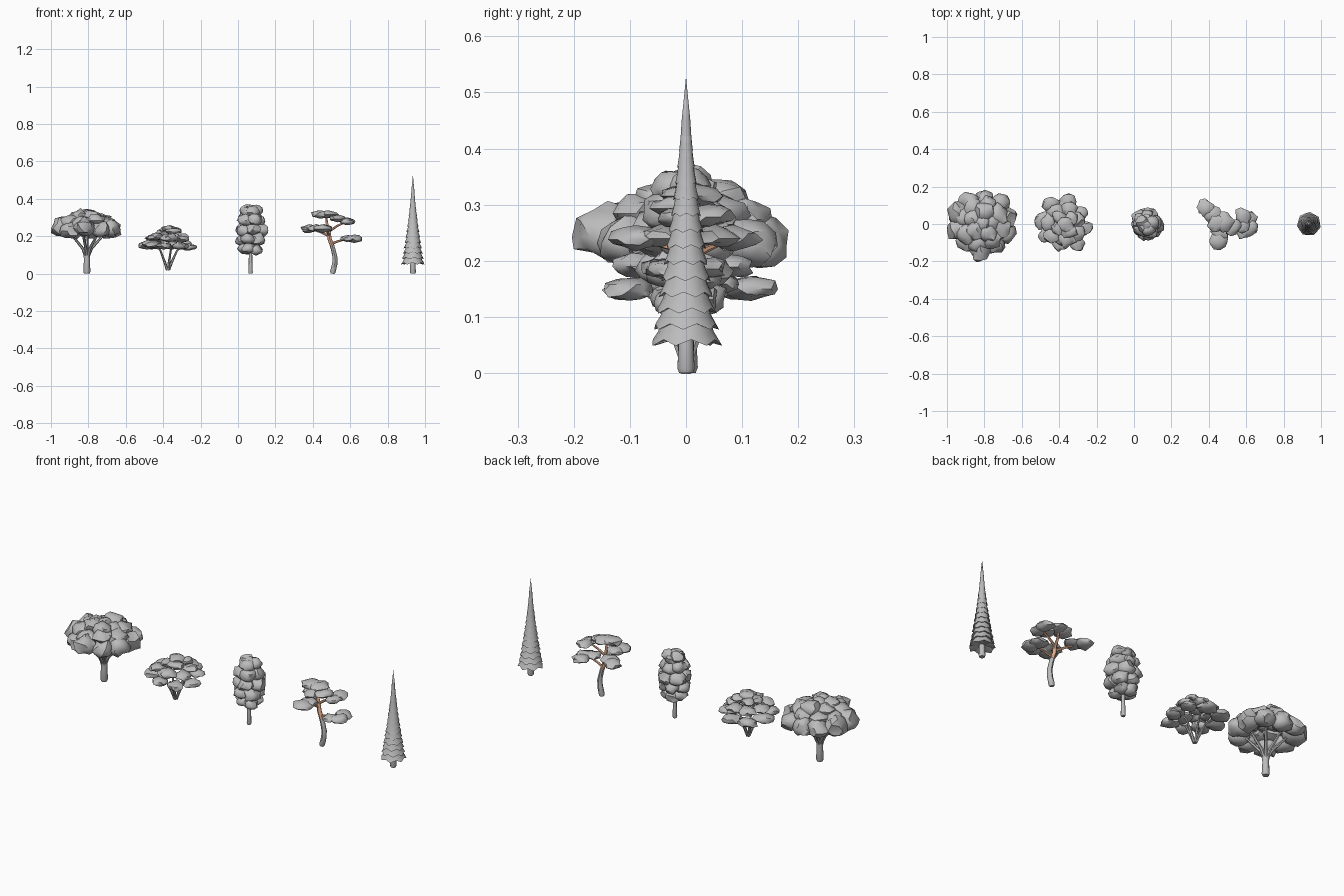
import bpy, bmesh, math, random
from mathutils import Vector, Matrix, noise

if "Cube" in bpy.data.objects:
    bpy.data.objects.remove(bpy.data.objects["Cube"], do_unlink=True)
random.seed(4)


def material(name, rgb):
    m = bpy.data.materials.new(name)
    m.use_nodes = True
    m.diffuse_color = (*rgb, 1)
    m.node_tree.nodes["Principled BSDF"].inputs["Base Color"].default_value = (*rgb, 1)
    return m


GREY = material("plain grey", (0.5, 0.5, 0.5))
BARK = material("peach bark", (0.78, 0.43, 0.28))


def finish(bm, name, mat, loc, angle=45):
    bmesh.ops.recalc_face_normals(bm, faces=bm.faces)
    me = bpy.data.meshes.new(name)
    bm.to_mesh(me)
    bm.free()
    ob = bpy.data.objects.new(name, me)
    bpy.context.collection.objects.link(ob)
    ob.location = loc
    me.materials.append(mat)
    bpy.ops.object.select_all(action='DESELECT')
    bpy.context.view_layer.objects.active = ob
    ob.select_set(True)
    bpy.ops.object.shade_smooth_by_angle(angle=math.radians(angle))


def polar(r, a, z):
    return (r * math.cos(a), r * math.sin(a), z)


def clump(bm, centre, size, rough=0.4):
    """One lumpy leaf clump with a flatter underside."""
    turn = Matrix.Rotation(random.uniform(0, math.tau), 3, 'Z')
    shift = Vector([random.uniform(-50, 50) for _ in range(3)])
    for v in bmesh.ops.create_icosphere(bm, subdivisions=2, radius=1)["verts"]:
        p = v.co * (1 + rough * noise.noise(v.co * 1.6 + shift))
        if p.z < 0:
            p.z *= 0.75
        v.co = Vector(centre) + turn @ Vector((p.x * size[0], p.y * size[1], p.z * size[2]))


def clump_ring(bm, count, radius, z, size, rough=0.4, jitter=0.01):
    start = random.uniform(0, math.tau)
    for i in range(count):
        r = radius + random.uniform(-jitter, jitter)
        k = random.uniform(0.88, 1.12)
        clump(bm, polar(r, start + math.tau * i / count, z + random.uniform(-jitter, jitter)),
              [s * k for s in size], rough)


def tube(bm, path, radii, sides=8):
    """Tapered limb along a path of points."""
    pts = [Vector(p) for p in path]
    rings = []
    for i, p in enumerate(pts):
        d = pts[min(i + 1, len(pts) - 1)] - pts[max(i - 1, 0)]
        q = Vector((0, 0, 1)).rotation_difference(d)
        rings.append([bm.verts.new(p + q @ Vector(polar(radii[i], math.tau * k / sides, 0)))
                      for k in range(sides)])
    for lo, hi in zip(rings, rings[1:]):
        for k in range(sides):
            n = (k + 1) % sides
            bm.faces.new((lo[k], lo[n], hi[n], hi[k]))
    bm.faces.new(rings[0])
    bm.faces.new(rings[-1])


# Broad spreading tree: domed crown over a fan of branches
BROAD = (-0.808, 0.003, 0)
bm = bmesh.new()
clump_ring(bm, 10, 0.135, 0.235, (0.056, 0.056, 0.054))
clump_ring(bm, 8, 0.10, 0.275, (0.056, 0.056, 0.042))
clump_ring(bm, 5, 0.052, 0.295, (0.052, 0.052, 0.04))
clump(bm, (0, 0, 0.305), (0.045, 0.045, 0.036))
finish(bm, "broad_tree_crown", GREY, BROAD)

bm = bmesh.new()
tube(bm, [(0, 0, 0), (0, 0, 0.01), (0, 0, 0.07), (0, 0, 0.12)], [0.015, 0.019, 0.016, 0.018], 10)
for i in range(7):
    a = math.tau * i / 7
    tube(bm, [polar(0.006, a, 0.09), polar(0.025, a, 0.135), polar(0.065, a, 0.18), polar(0.105, a, 0.225)],
         [0.009, 0.008, 0.007, 0.005], 6)
tube(bm, [(0, 0, 0.11), (0, 0, 0.28)], [0.010, 0.006], 6)
finish(bm, "broad_tree_trunk", GREY, BROAD)

# Layered shrub: flat pads on a cluster of slanting stems
SHRUB = (-0.375, 0, 0)
bm = bmesh.new()
clump_ring(bm, 8, 0.112, 0.148, (0.047, 0.041, 0.023), 0.4, 0.012)
clump_ring(bm, 7, 0.085, 0.19, (0.046, 0.04, 0.022))
clump_ring(bm, 4, 0.042, 0.224, (0.044, 0.038, 0.02))
clump(bm, (0.01, 0, 0.239), (0.042, 0.038, 0.019))
finish(bm, "shrub_pads", GREY, SHRUB)

bm = bmesh.new()
for i in range(5):
    a = math.tau * i / 5
    tube(bm, [polar(0.005, a, 0.02), polar(0.02, a, 0.06), polar(0.05, a, 0.125), polar(0.095, a, 0.155)],
         [0.007, 0.007, 0.005, 0.004], 6)
finish(bm, "shrub_stems", GREY, SHRUB)

# Upright oval tree: stacked rings of round clumps
OVAL = (0.067, 0, 0)
bm = bmesh.new()
for z, r, s in [(0.127, 0.034, 0.037), (0.178, 0.043, 0.041), (0.23, 0.045, 0.041),
                (0.282, 0.037, 0.039), (0.33, 0.024, 0.036)]:
    clump_ring(bm, 5, r, z, (s, s, s * 0.9), 0.35, 0.006)
clump(bm, (0, 0, 0.342), (0.03, 0.03, 0.025))
finish(bm, "oval_tree_crown", GREY, OVAL)

bm = bmesh.new()
tube(bm, [(0, 0, 0), (0, 0, 0.008), (0, 0, 0.06), (0, 0, 0.3)], [0.010, 0.012, 0.010, 0.005])
finish(bm, "oval_tree_trunk", GREY, OVAL)

# Bent pine: leaning trunk, bare upper limbs and flat needle pads
PINE = (0.505, 0, 0)
bm = bmesh.new()
pads = [((-0.065, 0.0, 0.315), 0.05), ((-0.02, 0.01, 0.315), 0.05), ((0.025, -0.015, 0.293), 0.046),
        ((0.08, 0.04, 0.278), 0.046), ((0.08, -0.01, 0.276), 0.042),
        ((-0.125, 0.085, 0.237), 0.05), ((-0.085, 0.05, 0.24), 0.046),
        ((-0.052, -0.09, 0.238), 0.052), ((-0.045, -0.045, 0.24), 0.046),
        ((0.115, -0.02, 0.184), 0.048), ((0.08, -0.04, 0.185), 0.04), ((0.105, 0.03, 0.185), 0.045)]
for centre, size in pads:
    clump(bm, centre, (size, size * 0.9, size * 0.48))
finish(bm, "pine_pads", GREY, PINE)

bm = bmesh.new()
tube(bm, [(0, 0, 0), (0.002, 0, 0.01), (0.012, 0, 0.05), (0.014, 0, 0.085), (0.005, 0, 0.125), (-0.002, 0, 0.15)],
     [0.011, 0.015, 0.014, 0.013, 0.012, 0.012])
finish(bm, "pine_lower_trunk", GREY, PINE)

bm = bmesh.new()
tube(bm, [(-0.002, 0, 0.15), (-0.015, 0, 0.185), (-0.018, 0, 0.22), (-0.028, 0.005, 0.26), (-0.035, 0.01, 0.31)],
     [0.012, 0.011, 0.009, 0.007, 0.005])
for base, bend, tip in [((-0.005, 0, 0.16), (0.035, -0.005, 0.175), (0.085, -0.01, 0.186)),
                        ((-0.017, 0, 0.2), (-0.06, 0.035, 0.22), (-0.11, 0.075, 0.237)),
                        ((-0.017, 0, 0.205), (-0.03, -0.03, 0.225), (-0.05, -0.085, 0.24)),
                        ((-0.02, 0, 0.225), (0.025, 0.005, 0.255), (0.075, 0.01, 0.278))]:
    tube(bm, [base, bend, tip], [0.007, 0.006, 0.004], 6)
finish(bm, "pine_upper_limbs", BARK, PINE)

# Tall conifer: nested skirts with ragged rims and a slender tip
CONIFER = (0.935, 0, 0)
bm = bmesh.new()
SIDES = 14
TIERS = 13
for t in range(TIERS):
    f = t / TIERS
    z = 0.054 + 0.37 * f
    rim = 0.010 + 0.052 * (1 - f) ** 1.2
    turn = random.uniform(0, math.tau)
    rings = []
    for scale, rise in [(1, 0), (0.8, 0.02), (0.62, 0.055)]:
        ring = []
        for k in range(SIDES):
            wave = (1 if k % 2 else -1) * (0.001 + 0.0045 * (1 - f)) if rise == 0 else 0
            ring.append(bm.verts.new(polar(rim * scale * (1 - 8 * wave),
                                           turn + math.tau * k / SIDES, z + rise + wave)))
        rings.append(ring)
    peak = bm.verts.new((0, 0, 0.528 if t == TIERS - 1 else z + 0.08))
    hollow = bm.verts.new((0, 0, z + 0.012))
    for k in range(SIDES):
        n = (k + 1) % SIDES
        for lo, hi in zip(rings, rings[1:]):
            bm.faces.new((lo[k], lo[n], hi[n], hi[k]))
        bm.faces.new((rings[-1][k], rings[-1][n], peak))
        bm.faces.new((rings[0][n], rings[0][k], hollow))
finish(bm, "conifer_skirts", GREY, CONIFER, 40)

bm = bmesh.new()
tube(bm, [(0, 0, 0), (0, 0, 0.008), (0, 0, 0.05), (0, 0, 0.12)], [0.013, 0.016, 0.014, 0.01], 10)
finish(bm, "conifer_trunk", GREY, CONIFER)
